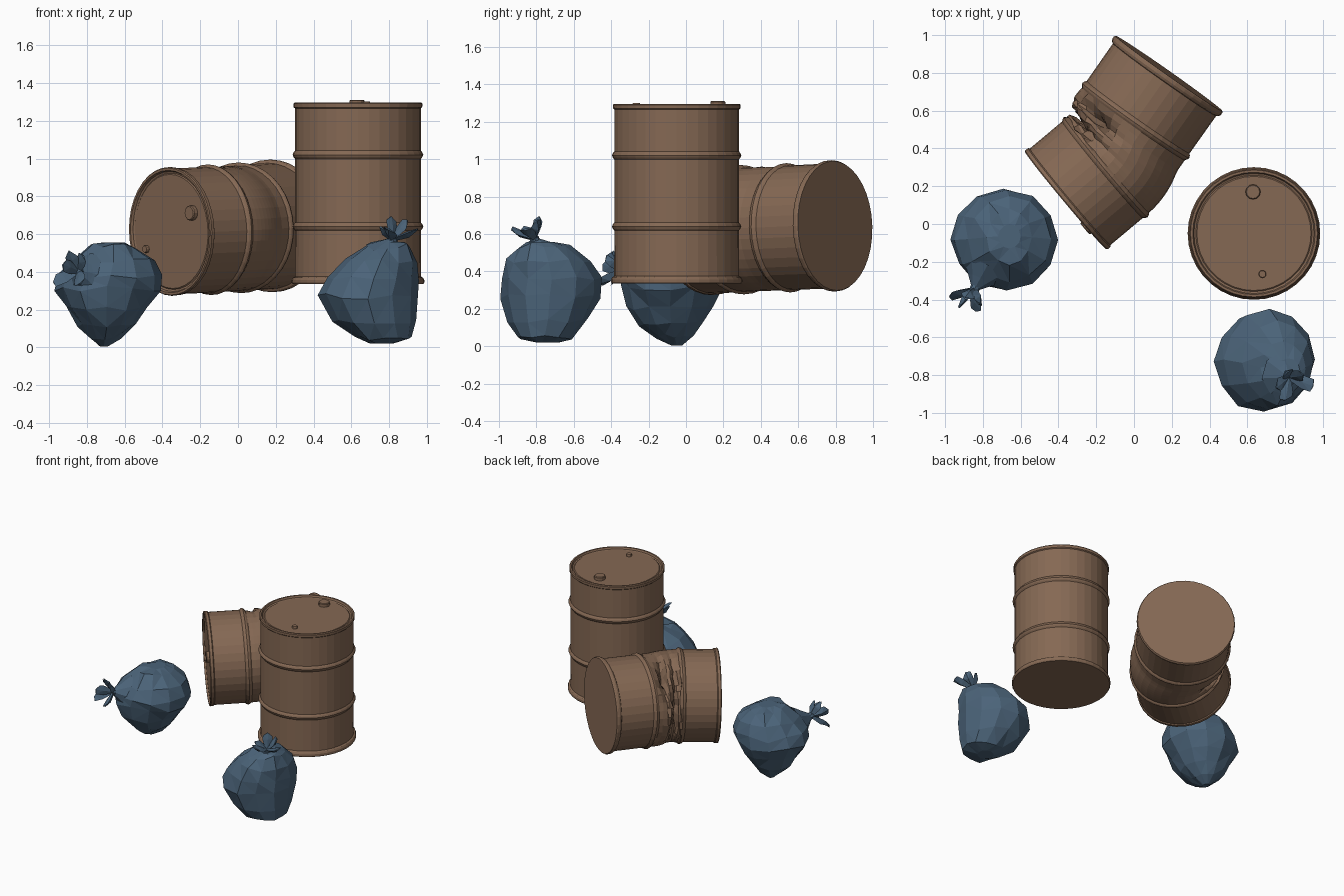
import bpy, bmesh, math, random
from mathutils import Vector, Matrix

if "Cube" in bpy.data.objects:
    bpy.data.objects.remove(bpy.data.objects["Cube"])

random.seed(4)
PI = math.pi


def material(name, rgb):
    m = bpy.data.materials.new(name)
    m.diffuse_color = (*rgb, 1)
    m.use_nodes = True
    m.node_tree.nodes["Principled BSDF"].inputs["Base Color"].default_value = m.diffuse_color
    return m


BROWN = material("rusty brown", (0.235, 0.14, 0.088))
BLUE = material("bag blue", (0.07, 0.125, 0.19))


def finish(name, bm, mat):
    bmesh.ops.recalc_face_normals(bm, faces=bm.faces)
    me = bpy.data.meshes.new(name)
    bm.to_mesh(me)
    bm.free()
    me.materials.append(mat)
    ob = bpy.data.objects.new(name, me)
    bpy.context.collection.objects.link(ob)
    return ob


def loft(bm, rings):
    """Skin a list of equal point rings and cap both ends."""
    vs = [[bm.verts.new(p) for p in r] for r in rings]
    n = len(vs[0])
    for a, b in zip(vs, vs[1:]):
        for i in range(n):
            j = (i + 1) % n
            bm.faces.new((a[i], a[j], b[j], b[i]))
    bm.faces.new(vs[0][::-1])
    bm.faces.new(vs[-1])


def circle(r, z, n, cx=0, cy=0):
    return [Vector((cx + r * math.cos(2 * PI * i / n), cy + r * math.sin(2 * PI * i / n), z))
            for i in range(n)]


# ---- drums: local z runs from the plain end to the lid with bungs ----
def drum(name, place, bungs, middle=()):
    rib = lambda t: [(.333, t - .022), (.341, t - .012), (.346, t), (.341, t + .012), (.333, t + .022)]
    profile = ([(.346, 0), (.351, .008), (.351, .022), (.345, .034), (.334, .04)] + rib(.305)
               + [(.333, t) for t in middle] + rib(.685)
               + [(.333, .93), (.34, .936), (.341, .955), (.336, .961), (.324, .961),
                  (.318, .948), (.308, .944), (.302, .949)])
    bm = bmesh.new()
    loft(bm, [[place(p) for p in circle(r, t, 36)] for r, t in profile])
    finish(name, bm, BROWN)
    for label, (x, y, r, top) in zip(("large_bung", "small_bung"), bungs):
        bm = bmesh.new()
        loft(bm, [[place(p) for p in circle(rr, t, 12, x, y)]
                  for rr, t in ((r, .94), (r, top - .005), (r * .88, top))])
        finish(name + "_" + label, bm, BROWN)


drum("upright_drum", lambda p: p + Vector((.635, -.05, .335)),
     [(-.005, .22, .04, .976), (.045, -.215, .02, .966)])

# Frame of the fallen drum: axis toward its lid, side toward the dent
axis = Vector((-.575, -.817, -.035)).normalized()
side = Vector((-.817, .575, 0)).normalized()
frame = Matrix((side, axis.cross(side), axis)).transposed()
DENTS = [(.42, -55, .045, 20, .13), (.565, -12, .035, 48, .10),
         (.50, 25, .03, 22, .06), (.62, -45, .03, 18, .05)]


def crushed(p):
    t, ang, r = p.z, math.degrees(math.atan2(p.y, p.x)), math.hypot(p.x, p.y)
    q = p.copy()
    if r > .325 and .33 < t < .68:
        depth = sum(d * math.exp(-((t - c) / st) ** 2 - ((ang - a) / sa) ** 2)
                    for c, a, st, sa, d in DENTS)
        near = math.exp(-((ang + 15) / 55) ** 2)
        depth += near * random.uniform(-.012, .022)
        q.x *= 1 - depth / r
        q.y *= 1 - depth / r
        q.z += near * random.uniform(-.012, .012)
    # fold the lid end over a hinge on the undamaged side
    w = min(1, max(0, (t - .40) / .27))
    a = math.radians(15) * w
    dx, dz = q.x + .335, q.z - .685
    q.x = -.335 + dx * math.cos(a) + dz * math.sin(a)
    q.z = .685 - dx * math.sin(a) + dz * math.cos(a)
    return frame @ q + Vector((.185, .797, .644))


drum("fallen_drum", crushed, [(-.18, -.10, .04, .976), (.205, .095, .02, .966)],
     [.36, .39, .42, .45, .48, .51, .54, .57, .60, .63])


# ---- rubbish bags: rings of (z, x min, x max, y min, y max) ----
def bag(name, rings, neck, tips, shoulder):
    bm = bmesh.new()
    n = 12
    loops = []
    for k, (z, x0, x1, y0, y1) in enumerate(rings):
        loop = []
        for i in range(n):
            a = 2 * PI * i / n
            f = 1 + random.uniform(-.055, .025)
            if i % 3 == 0:
                f = 1 + random.uniform(-.015, .01)
            dz = random.uniform(-.016, .016) if 0 < k < len(rings) - 1 else 0
            loop.append(((x0 + x1) / 2 + (x1 - x0) / 2 * math.cos(a) * f,
                         (y0 + y1) / 2 + (y1 - y0) / 2 * math.sin(a) * f, z + dz))
        loops.append(loop)
    loft(bm, loops)
    bmesh.ops.triangulate(bm, faces=bm.faces)
    finish(name, bm, BLUE)

    # gathered neck from the shoulder of the bag to the knot
    neck, shoulder = Vector(neck), Vector(shoulder)
    d = neck - shoulder
    rot = d.to_track_quat('Z', 'Y')
    bm = bmesh.new()
    stages = ((.13, 0), (.065, .55), (.027, .9), (.024, 1.12))
    loft(bm, [[shoulder + rot @ p for p in circle(r, t * d.length, 8)] for r, t in stages])
    finish(name + "_neck", bm, BLUE)

    # loose gathered flaps above the knot
    bm = bmesh.new()
    for k, tip in enumerate(tips):
        tip = Vector(tip)
        v = tip - neck
        u = v.cross(d).normalized()
        h = v.cross(u).normalized()

        def section(f, w, th):
            c = neck + v * f
            return [c + u * w, c + h * th, c - u * w, c - h * th * .3]
        end = section(.95, .035, .008)
        end[0] += v * random.uniform(-.3, .05)
        end[2] += v * random.uniform(-.3, .05)
        loft(bm, [section(0, .014, .014), section(.55, .036, .026), end])
    bmesh.ops.triangulate(bm, faces=bm.faces)
    finish(name + "_flaps", bm, BLUE)


bag("right_bag",
    [(.02, .70, .82, -.80, -.68), (.05, .62, .92, -.90, -.61), (.14, .50, .945, -.955, -.52),
     (.27, .42, .955, -.995, -.46), (.36, .475, .96, -.985, -.45), (.46, .57, .95, -.96, -.51),
     (.535, .67, .91, -.90, -.62), (.558, .75, .88, -.85, -.71)],
    (.82, -.81, .575),
    [(.955, -.86, .63), (.80, -.94, .63), (.75, -.87, .645), (.81, -.785, .70), (.90, -.80, .68)],
    (.80, -.795, .51))

bag("left_bag",
    [(.005, -.73, -.69, -.08, -.02), (.05, -.79, -.62, -.16, .04), (.12, -.85, -.54, -.25, .09),
     (.21, -.91, -.48, -.32, .15), (.31, -.975, -.41, -.35, .185), (.38, -.95, -.40, -.35, .18),
     (.46, -.88, -.44, -.31, .15), (.535, -.78, -.54, -.22, .08), (.555, -.72, -.60, -.13, 0)],
    (-.845, -.345, .405),
    [(-.985, -.39, .345), (-.90, -.40, .515), (-.835, -.47, .335), (-.82, -.43, .49),
     (-.93, -.45, .44)],
    (-.79, -.245, .375))
